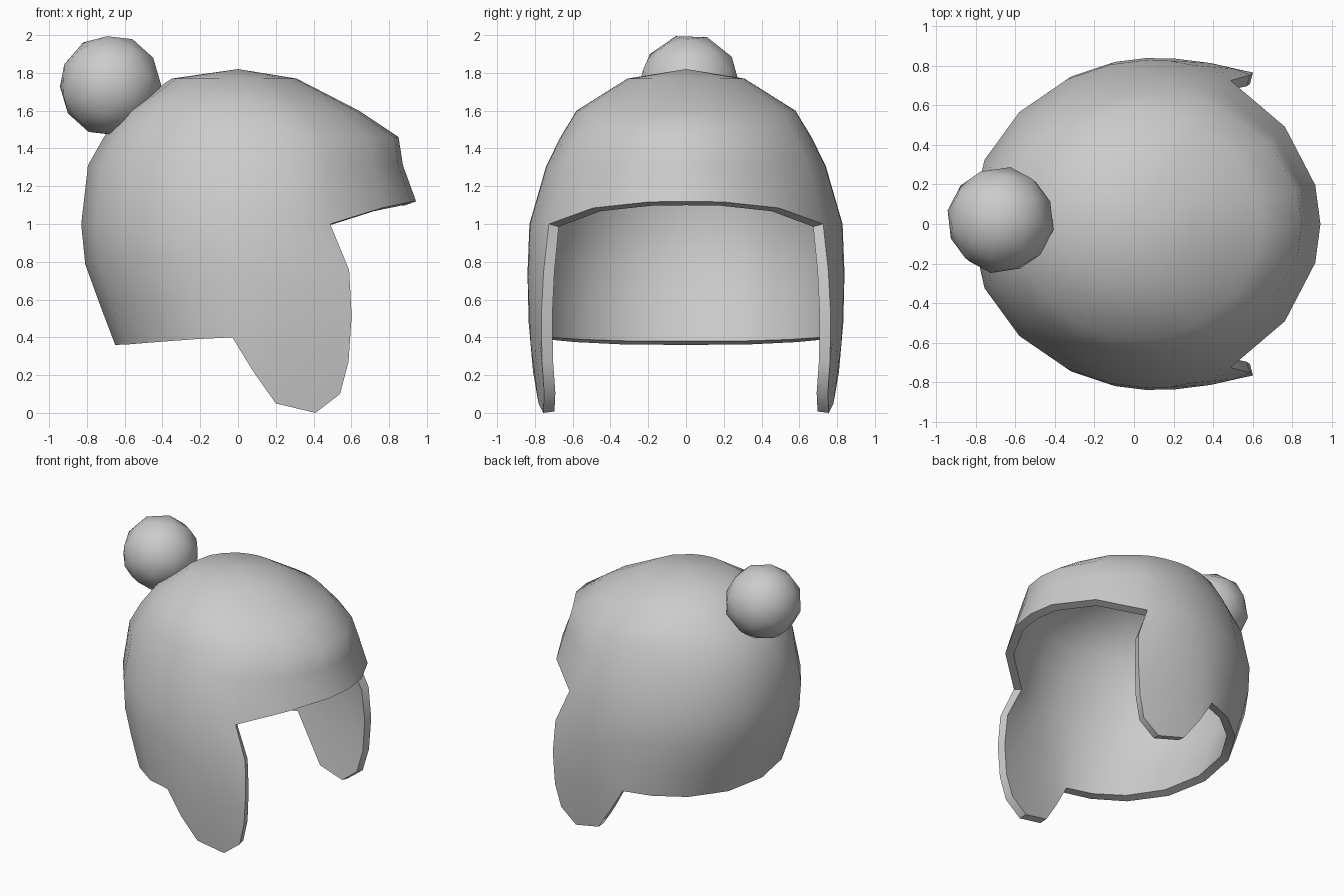
import bpy, bmesh, math

if "Cube" in bpy.data.objects:
    bpy.data.objects.remove(bpy.data.objects["Cube"])

# Outer shell rings: z, back x, front x, half width y, centre x
RINGS = [
    (0.00, -0.54, 1.50, 0.775, 0.10),
    (0.23, -0.60, 1.48, 0.812, 0.10),
    (0.36, -0.65, 1.42, 0.825, 0.10),
    (0.57, -0.73, 1.33, 0.840, 0.10),
    (0.79, -0.81, 1.18, 0.840, 0.10),
    (1.00, -0.83, 0.90, 0.830, 0.10),
    (1.12, -0.825, 0.943, 0.812, 0.10),
    (1.30, -0.80, 0.875, 0.745, 0.09),
    (1.46, -0.71, 0.85, 0.665, 0.06),
    (1.60, -0.60, 0.64, 0.580, 0.02),
    (1.77, -0.35, 0.31, 0.310, -0.02),
]


def ring(z):
    for lo, hi in zip(RINGS, RINGS[1:]):
        if z <= hi[0]:
            f = (z - lo[0]) / (hi[0] - lo[0])
            return [a + (b - a) * f for a, b in zip(lo[1:], hi[1:])]
    return RINGS[-1][1:]


def shell_point(t, z):
    # t runs from 0 at the back to 180 degrees at the front
    xb, xf, b, cx = ring(z)
    c = -math.cos(math.radians(t))
    a = xf - cx if c > 0 else cx - xb
    return (cx + a * c, -b * math.sin(math.radians(t)), z)


def angle_at(x, z):
    xb, xf, b, cx = ring(z)
    a = xf - cx if x > cx else cx - xb
    return math.degrees(math.acos(max(-1, min(1, (cx - x) / a))))


# Back and flap columns: angle at brow level, rim x, rim z
LOWER = [(0, -0.65, 0.36), (23, -0.59, 0.362), (43, -0.43, 0.375),
         (62, -0.23, 0.39), (76, -0.03, 0.40), (87, 0.08, 0.22),
         (96, 0.20, 0.05), (105, 0.41, 0.0), (112, 0.54, 0.10),
         (119, 0.585, 0.27)]
# Front brim columns: angle, rim z
BRIM = [(143, 1.085), (166, 1.117), (180, 1.12)]

# Hat shell (one half, mirrored and thickened)
bm = bmesh.new()
apex = bm.verts.new((0, 0, 1.82))
columns = []
for t, z_mid, low in [(c[0], 1.0, c) for c in LOWER] + [(t, z, None) for t, z in BRIM]:
    pts = [shell_point(t, z) for z in (1.77, 1.60, 1.46, 1.31, z_mid)]
    if low:
        t_rim = angle_at(low[1], low[2])
        for k in (1, 2, 3):
            f = k / 3
            pts.append(shell_point(t + (t_rim - t) * f, 1 + (low[2] - 1) * f))
    if t in (0, 180):
        pts = [(x, 0, z) for x, y, z in pts]
    columns.append([bm.verts.new(p) for p in pts])
for a, b in zip(columns, columns[1:]):
    bm.faces.new((apex, a[0], b[0]))
    for i in range(min(len(a), len(b)) - 1):
        bm.faces.new((a[i], a[i + 1], b[i + 1], b[i]))
bm.normal_update()
if sum(f.normal.z for f in bm.faces if apex in f.verts) < 0:
    bmesh.ops.reverse_faces(bm, faces=bm.faces[:])
mesh = bpy.data.meshes.new("hat_shell")
bm.to_mesh(mesh)
bm.free()
hat = bpy.data.objects.new("hat_shell", mesh)
bpy.context.collection.objects.link(hat)

mirror = hat.modifiers.new("mirror", 'MIRROR')
mirror.use_axis = (False, True, False)
mirror.use_clip = True
solid = hat.modifiers.new("thickness", 'SOLIDIFY')
solid.thickness = 0.06
solid.offset = -1
solid.use_even_offset = True

# Pompom
bpy.ops.mesh.primitive_ico_sphere_add(subdivisions=2, radius=0.272,
                                      location=(-0.675, 0.02, 1.733),
                                      rotation=(0.3, -0.7, 0.2))
pompom = bpy.context.object
pompom.name = "pompom"

# Smooth faces with crisp rim edges
for ob in (hat, pompom):
    bpy.ops.object.select_all(action='DESELECT')
    ob.select_set(True)
    bpy.context.view_layer.objects.active = ob
    for m in list(ob.modifiers):
        bpy.ops.object.modifier_apply(modifier=m.name)
    bpy.ops.object.shade_smooth_by_angle(angle=math.radians(50))
